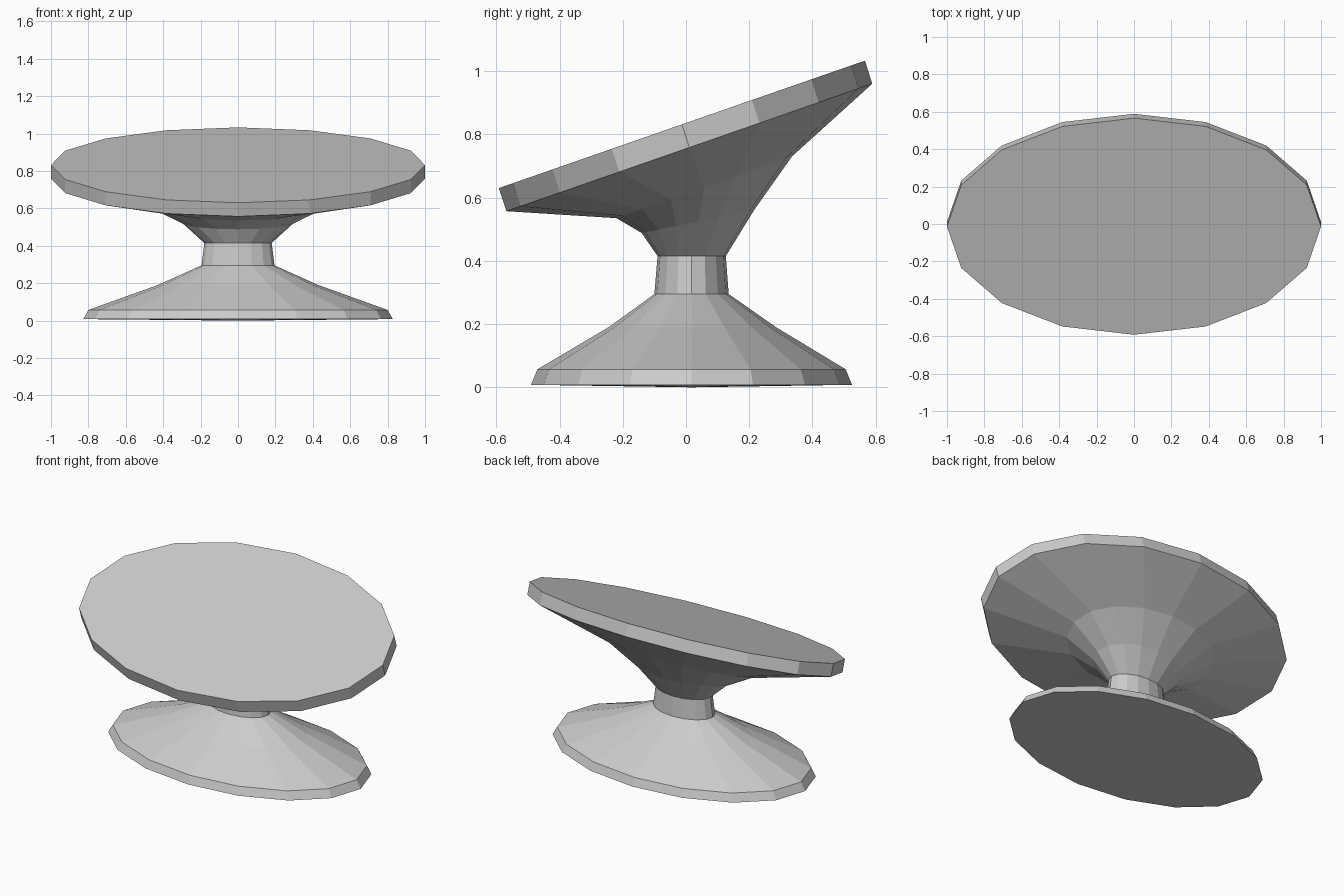
import bpy
import bmesh
from math import cos, sin, pi

SIDES = 16

cube = bpy.data.objects.get("Cube")
if cube:
    bpy.data.objects.remove(cube, do_unlink=True)

grey = bpy.data.materials.new("light_grey")
grey.use_nodes = True
colour = (0.6, 0.6, 0.6, 1)
grey.diffuse_color = colour
grey.node_tree.nodes["Principled BSDF"].inputs["Base Color"].default_value = colour


def loft(name, rings, bottom_tip=None, cap_top=False):
    """Skin oval rings given as (half width, front (y, z), back (y, z))."""
    bm = bmesh.new()
    loops = []
    for rx, (y0, z0), (y1, z1) in rings:
        loop = []
        for i in range(SIDES):
            a = 2 * pi * i / SIDES
            t = (1 + sin(a)) / 2
            loop.append(bm.verts.new((rx * cos(a), y0 + (y1 - y0) * t, z0 + (z1 - z0) * t)))
        loops.append(loop)
    for low, high in zip(loops, loops[1:]):
        for i in range(SIDES):
            j = (i + 1) % SIDES
            bm.faces.new((low[i], low[j], high[j], high[i]))
    if bottom_tip:
        tip = bm.verts.new(bottom_tip)
        for i in range(SIDES):
            bm.faces.new((tip, loops[0][(i + 1) % SIDES], loops[0][i]))
    if cap_top:
        bm.faces.new(loops[-1])
    mesh = bpy.data.meshes.new(name)
    bm.to_mesh(mesh)
    bm.free()
    mesh.materials.append(grey)
    obj = bpy.data.objects.new(name, mesh)
    bpy.context.collection.objects.link(obj)
    return obj


# Rings shared by neighbouring parts
neck_low = (0.195, (-0.10, 0.295), (0.135, 0.295))
neck_high = (0.18, (-0.09, 0.415), (0.126, 0.415))
rim_low = (1.0, (-0.568, 0.557), (0.589, 0.96))
rim_high = (1.0, (-0.592, 0.63), (0.566, 1.033))

# Flared foot with a very shallow cone underneath
loft("base", [
    (0.828, (-0.49, 0.008), (0.525, 0.008)),
    (0.80, (-0.47, 0.057), (0.505, 0.057)),
    (0.43, (-0.245, 0.19), (0.285, 0.19)),
    neck_low,
], bottom_tip=(0, 0.0175, 0))

# Short column
loft("neck", [neck_low, neck_high])

# Bowl that leans back to meet the slanted top
loft("support_bowl", [
    neck_high,
    (0.30, (-0.14, 0.488), (0.215, 0.56)),
    (0.49, (-0.22, 0.535), (0.335, 0.73)),
    rim_low,
])

# Slanted oval top
loft("table_top", [rim_low, rim_high], cap_top=True)
